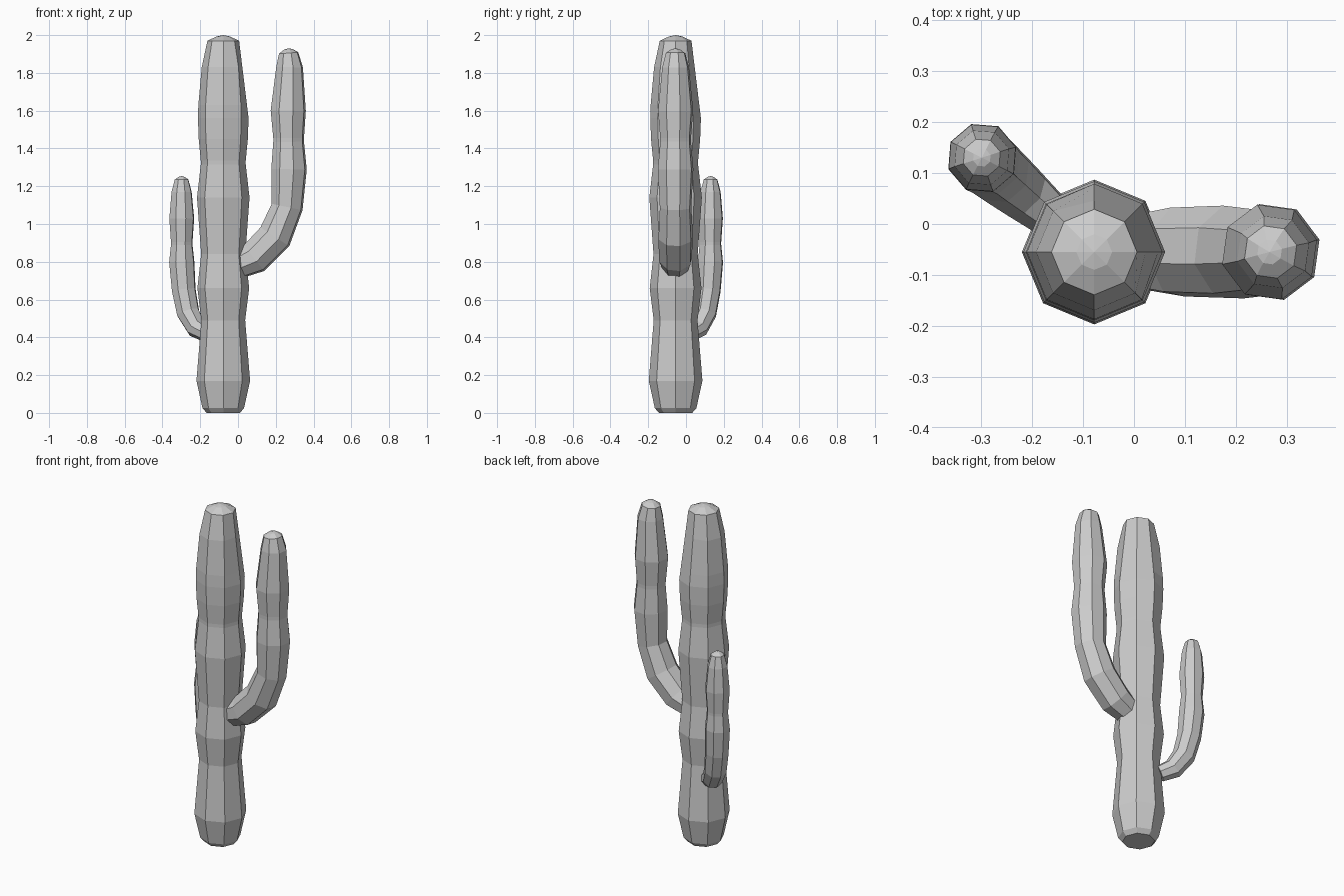
import bpy, bmesh, math
from mathutils import Vector

if "Cube" in bpy.data.objects:
    bpy.data.objects.remove(bpy.data.objects["Cube"])

SIDES = 8


def limb(name, origin, heading, twist, rings, tip, tweak=None):
    """Skin octagonal rings (distance, z, radius) lying in a vertical plane."""
    a = math.radians(heading)
    d = Vector((math.cos(a), math.sin(a), 0))
    side = Vector((-d.y, d.x, 0))
    up = Vector((0, 0, 1))
    base = Vector((origin[0], origin[1], 0))
    bm = bmesh.new()
    loops = []
    path = [(s, z) for s, z, r in rings]
    for i, (s, z, r) in enumerate(rings):
        s0, z0 = path[max(i - 1, 0)]
        s1, z1 = path[min(i + 1, len(path) - 1)]
        t = Vector((s1 - s0, z1 - z0)).normalized()
        u = d * t.y - up * t.x
        loop = []
        for k in range(SIDES):
            ang = math.radians(twist + 360 * k / SIDES)
            rr = tweak(z, k, r) if tweak else r
            loop.append(bm.verts.new(base + d * s + up * z
                        + (u * math.cos(ang) + side * math.sin(ang)) * rr))
        loops.append(loop)
    for lo, hi in zip(loops, loops[1:]):
        for k in range(SIDES):
            n = (k + 1) % SIDES
            bm.faces.new((lo[k], lo[n], hi[n], hi[k]))
    bm.faces.new(loops[0][::-1])
    apex = bm.verts.new(base + d * tip[0] + up * tip[1])
    for k in range(SIDES):
        bm.faces.new((loops[-1][k], loops[-1][(k + 1) % SIDES], apex))
    bmesh.ops.recalc_face_normals(bm, faces=bm.faces)
    mesh = bpy.data.meshes.new(name)
    bm.to_mesh(mesh)
    bm.free()
    obj = bpy.data.objects.new(name, mesh)
    bpy.context.collection.objects.link(obj)
    return obj


# Trunk: the +x / +y shoulder slopes straight to the crown
def shoulder(z, k, r):
    if k in (0, 1, 2) and 1.6 < z < 1.9:
        return 0.134 - (z - 1.56) * 0.122
    return r


CENTRE = (-0.078, -0.055)
limb("trunk", CENTRE, 0, 0, [
    (0, 0.0, 0.088), (0, 0.025, 0.110), (0, 0.17, 0.142), (0, 0.49, 0.116),
    (0, 0.66, 0.137), (0, 0.84, 0.117), (0, 1.14, 0.139), (0, 1.315, 0.119),
    (0, 1.335, 0.119), (0, 1.45, 0.130), (0, 1.56, 0.134), (0, 1.63, 0.132),
    (0, 1.83, 0.114), (0, 1.97, 0.084), (0, 1.993, 0.035)], (0, 2.0), shoulder)

# Tall arm on the right
limb("right_arm", (0, -0.055), 0, 14.5, [
    (0.0, 0.782, 0.074), (0.085, 0.82, 0.090), (0.195, 0.932, 0.094),
    (0.260, 1.09, 0.086), (0.270, 1.29, 0.097), (0.268, 1.435, 0.084),
    (0.268, 1.455, 0.084), (0.266, 1.60, 0.096), (0.273, 1.83, 0.073),
    (0.268, 1.905, 0.053), (0.266, 1.924, 0.025)], (0.266, 1.93))

# Short arm on the back left
limb("left_arm", CENTRE, 140, 13, [
    (0.115, 0.42, 0.046), (0.185, 0.45, 0.056), (0.243, 0.53, 0.063),
    (0.273, 0.65, 0.066), (0.287, 0.80, 0.070), (0.287, 0.89, 0.060),
    (0.287, 0.905, 0.060), (0.287, 1.03, 0.069), (0.288, 1.17, 0.056),
    (0.288, 1.235, 0.038), (0.288, 1.249, 0.018)], (0.288, 1.254))
